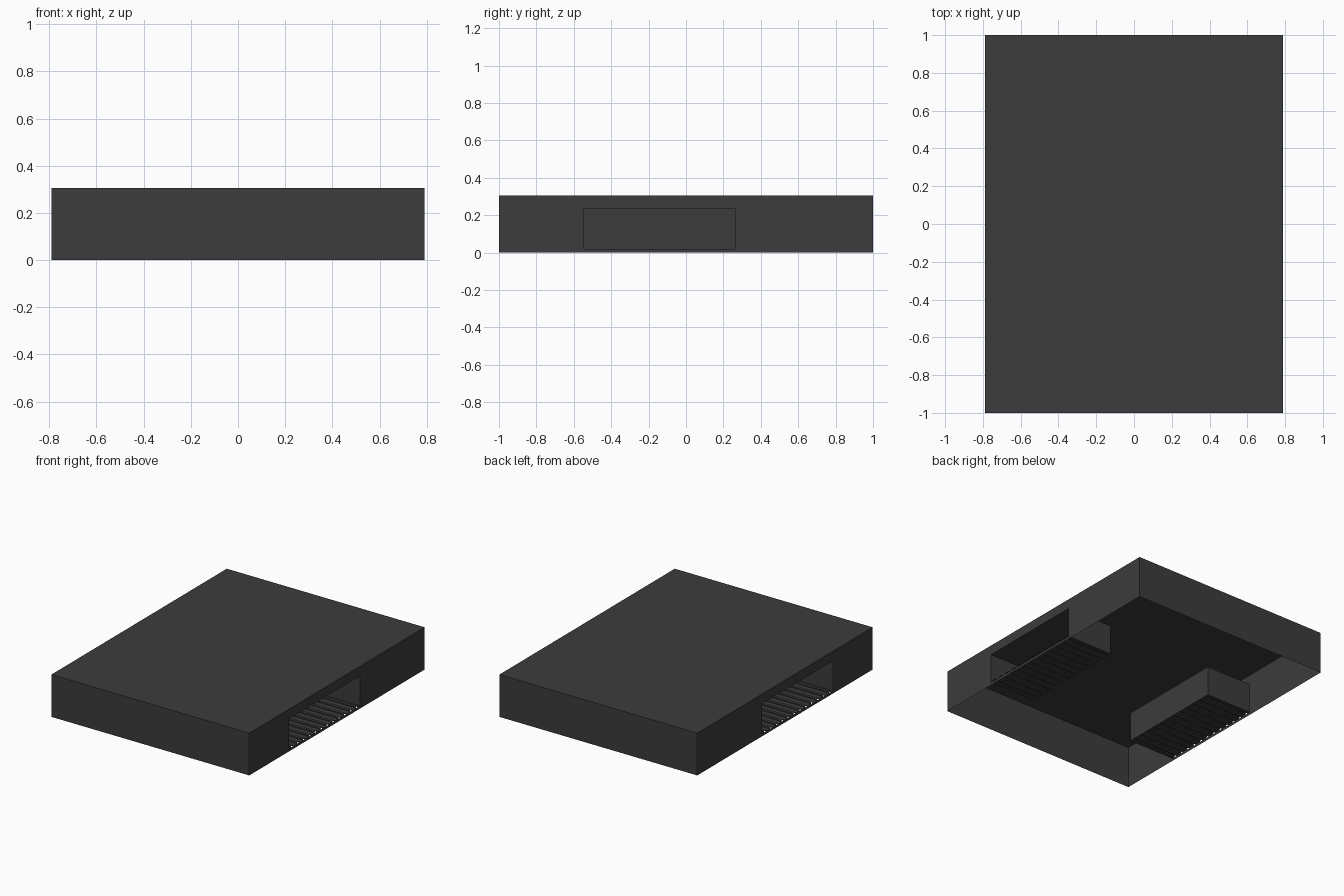
import bpy, bmesh

if "Cube" in bpy.data.objects:
    bpy.data.objects.remove(bpy.data.objects["Cube"])

W, L, H = 0.79, 1.0, 0.305          # half width, half length, height
Y0, Y1, Z0, Z1 = -0.545, 0.262, 0.02, 0.235   # side opening
XI = 0.425                          # inner wall of the side bay
RIBS, RIB_W, RIB_H = 12, 0.022, 0.008

dark = bpy.data.materials.new("dark_grey")
dark.diffuse_color = (0.045, 0.045, 0.045, 1)
dark.use_nodes = True
dark.node_tree.nodes["Principled BSDF"].inputs["Base Color"].default_value = dark.diffuse_color


def make(name, quads, mirror=False):
    bm = bmesh.new()
    for q in quads:
        bm.faces.new([bm.verts.new(p) for p in q])
    bmesh.ops.remove_doubles(bm, verts=bm.verts, dist=1e-5)
    me = bpy.data.meshes.new(name)
    bm.to_mesh(me)
    bm.free()
    me.materials.append(dark)
    ob = bpy.data.objects.new(name, me)
    bpy.context.collection.objects.link(ob)
    if mirror:
        ob.modifiers.new("mirror", 'MIRROR').use_axis[0] = True
    return ob


def x_wall(x, ya, yb, za, zb):
    return [(x, ya, za), (x, yb, za), (x, yb, zb), (x, ya, zb)]


def y_wall(y, xa, xb, za, zb):
    return [(xa, y, za), (xb, y, za), (xb, y, zb), (xa, y, zb)]


def floor(z, xa, xb, ya, yb):
    return [(xa, ya, z), (xb, ya, z), (xb, yb, z), (xa, yb, z)]


# Thin casing, open underneath
make("casing", [floor(H, -W, W, -L, L),
                y_wall(-L, -W, W, 0, H),
                y_wall(L, -W, W, 0, H)[::-1]])

# Long side walls, framing the openings
make("side_walls", [x_wall(W, -L, Y0, 0, H),
                    x_wall(W, Y1, L, 0, H),
                    x_wall(W, Y0, Y1, 0, Z0),
                    x_wall(W, Y0, Y1, Z1, H)], mirror=True)

# Recessed bays: back, ends and ceiling
make("side_bays", [x_wall(XI, Y0, Y1, Z0, Z1),
                   y_wall(Y0, XI, W, Z0, Z1)[::-1],
                   y_wall(Y1, XI, W, Z0, Z1),
                   floor(Z1, XI, W, Y0, Y1)[::-1]], mirror=True)

# Ribbed bay floors, one folded sheet
profile = [(Y0, Z0)]
pitch = (Y1 - Y0) / RIBS
for i in range(RIBS):
    a = Y0 + (i + 0.5) * pitch - RIB_W / 2
    b = a + RIB_W
    profile += [(a, Z0), (a, Z0 + RIB_H), (b, Z0 + RIB_H), (b, Z0)]
profile.append((Y1, Z0))
make("ribbed_bay_floors",
     [[(XI, *p), (W, *p), (W, *q), (XI, *q)] for p, q in zip(profile, profile[1:])],
     mirror=True)
